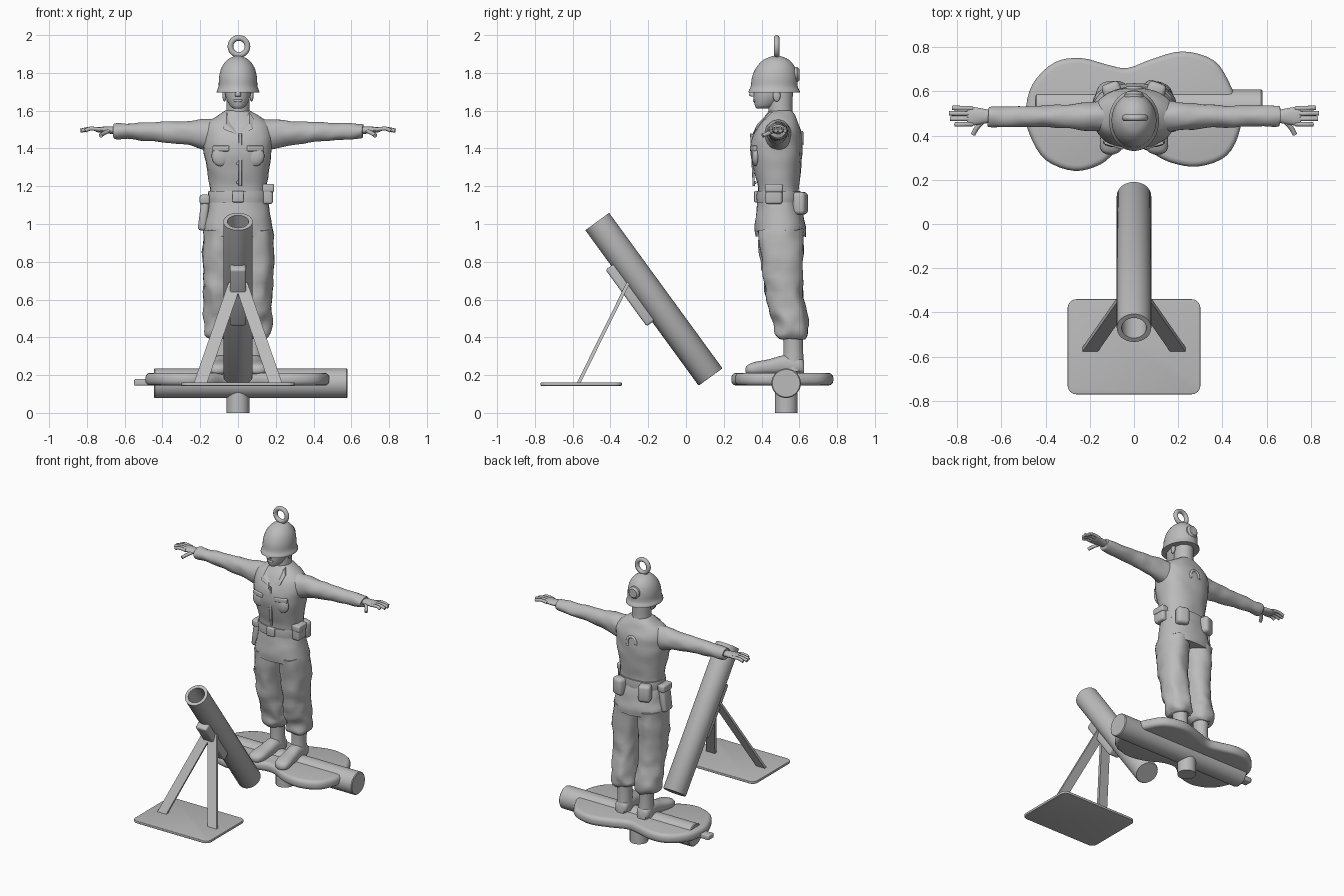
import bpy, bmesh, math
from math import sin, cos, pi
from mathutils import Vector, Matrix, noise

if "Cube" in bpy.data.objects:
    bpy.data.objects.remove(bpy.data.objects["Cube"])

GREY = (0.5, 0.5, 0.5, 1)
grey = bpy.data.materials.new("plain grey")
grey.use_nodes = True
grey.diffuse_color = GREY
grey.node_tree.nodes["Principled BSDF"].inputs["Base Color"].default_value = GREY


def finish(name, bm, angle=40, folds=0.0):
    """Turn a bmesh into a shaded object, optionally rumpled like cloth."""
    if folds:
        for v in bm.verts:
            v.co += folds * noise.noise_vector(v.co * 14)
    bmesh.ops.recalc_face_normals(bm, faces=bm.faces)
    mesh = bpy.data.meshes.new(name)
    bm.to_mesh(mesh)
    bm.free()
    mesh.materials.append(grey)
    obj = bpy.data.objects.new(name, mesh)
    bpy.context.collection.objects.link(obj)
    bpy.ops.object.select_all(action='DESELECT')
    bpy.context.view_layer.objects.active = obj
    obj.select_set(True)
    bpy.ops.object.shade_smooth_by_angle(angle=math.radians(angle))
    return obj


def spline(points, steps=4, closed=False):
    """Catmull-Rom curve through tuples of any length."""
    pts = [Vector(p) for p in points]
    n, out = len(pts), []
    for i in range(n if closed else n - 1):
        get = lambda k: pts[k % n] if closed else pts[min(max(k, 0), n - 1)]
        a, b, c, d = get(i - 1), get(i), get(i + 1), get(i + 2)
        for k in range(steps):
            t = k / steps
            out.append(b + (c - a) * t / 2 + (a - b * 2.5 + c * 2 - d / 2) * t * t
                       + (b * 1.5 - a / 2 - c * 1.5 + d / 2) * t ** 3)
    return out if closed else out + [pts[-1]]


def loft(name, rings, axis='z', side=1, power=2, n=28, steps=4, folds=0.0, angle=50):
    """Skin ellipses given as (place on axis, centre a, centre b, radius a, radius b)."""
    bm, loops = bmesh.new(), []
    for t, a, b, ra, rb in spline(rings, steps):
        loop = []
        for k in range(n):
            c, s = cos(2 * pi * k / n), sin(2 * pi * k / n)
            u = a + ra * math.copysign(abs(c) ** (2 / power), c)
            v = b + rb * math.copysign(abs(s) ** (2 / power), s)
            x, y, z = {'x': (t, u, v), 'y': (u, t, v), 'z': (u, v, t)}[axis]
            loop.append(bm.verts.new((x * side, y, z)))
        loops.append(loop)
    for p, q in zip(loops, loops[1:]):
        for k in range(n):
            bm.faces.new((p[k], p[k - 1], q[k - 1], q[k]))
    bm.faces.new(loops[0])
    bm.faces.new(loops[-1])
    return finish(name, bm, angle, folds)


def box(name, centre, size, bevel=0.0, turn=Matrix()):
    bm = bmesh.new()
    bmesh.ops.create_cube(bm, size=1, matrix=Matrix.Diagonal((*size, 1)))
    if bevel:
        bmesh.ops.bevel(bm, geom=bm.edges[:], offset=bevel, segments=3, affect='EDGES', profile=0.5)
    bm.transform(Matrix.Translation(centre) @ turn)
    return finish(name, bm)


def ball(name, centre, size):
    bm = bmesh.new()
    bmesh.ops.create_uvsphere(bm, u_segments=20, v_segments=12, radius=1,
                              matrix=Matrix.Translation(centre) @ Matrix.Diagonal((*size, 1)))
    return finish(name, bm)


def slab(name, outline, low, high, bevel):
    """Extruded outline with rounded rims."""
    bm = bmesh.new()
    base = bm.faces.new([bm.verts.new((p[0], p[1], low)) for p in outline])
    top = bmesh.ops.extrude_face_region(bm, geom=[base])["geom"]
    bmesh.ops.translate(bm, vec=(0, 0, high - low), verts=[g for g in top if isinstance(g, bmesh.types.BMVert)])
    rims = [e for e in bm.edges if abs(e.verts[0].co.z - e.verts[1].co.z) < 1e-5]
    bmesh.ops.bevel(bm, geom=rims, offset=bevel, segments=3, affect='EDGES', profile=0.5)
    return finish(name, bm)


def turned(name, start, end, profile, n=40):
    """Revolve (radius, fraction along axis) pairs between two points."""
    start, end = Vector(start), Vector(end)
    turn = (end - start).to_track_quat('Z', 'Y').to_matrix()
    bm, loops = bmesh.new(), []
    for r, f in profile:
        loops.append([bm.verts.new(start.lerp(end, f) + turn @ Vector((r * cos(2 * pi * k / n), r * sin(2 * pi * k / n), 0)))
                      for k in range(n)])
    for p, q in zip(loops, loops[1:]):
        for k in range(n):
            bm.faces.new((p[k], p[k - 1], q[k - 1], q[k]))
    bm.faces.new(loops[0])
    bm.faces.new(loops[-1])
    return finish(name, bm)


def tube(name, points, radius):
    """Round cord through points."""
    curve = bpy.data.curves.new(name, 'CURVE')
    curve.dimensions, curve.bevel_depth, curve.use_fill_caps = '3D', radius, True
    path = spline(points)
    line = curve.splines.new('POLY')
    line.points.add(len(path) - 1)
    for p, co in zip(line.points, path):
        p.co = (*co, 1)
    curve.materials.append(grey)
    obj = bpy.data.objects.new(name, curve)
    bpy.context.collection.objects.link(obj)


# Stand: lobed plate, crossbar, post
lobes = [(-.49, .5), (-.46, .63), (-.36, .73), (-.24, .75), (-.12, .72), (-.03, .705), (.08, .745), (.22, .78),
         (.36, .74), (.43, .64), (.47, .53), (.48, .43), (.42, .31), (.29, .26), (.16, .28), (.04, .34),
         (-.06, .34), (-.15, .27), (-.27, .24), (-.4, .29), (-.47, .4)]
slab("base_plate", spline(lobes, closed=True), .145, .212, .025)
turned("crossbar", (-.445, .53, .157), (.58, .53, .157), [(.073, 0), (.078, .005), (.078, .995), (.073, 1)])
turned("post", (0, .53, 0), (0, .53, .12), [(.06, 0), (.06, 1)])
box("crossbar_stub", (-.5, .5, .162), (.1, .06, .035), .008)

# Mortar: hollow barrel, clamp, bipod, ground plate
top, bottom = Vector((0, -.47, 1.013)), Vector((0, .13, .19))
turned("barrel", bottom, top, [(.074, 0), (.078, .005), (.078, 1), (.056, 1), (.056, .6)])
along = (top - bottom).normalized()
under = Vector((0, -along.z, along.y))
tilt = along.to_track_quat('Z', 'Y').to_matrix().to_4x4()
box("barrel_clamp", bottom.lerp(top, .59) + under * .085, (.085, .06, .37), .012, tilt)
for side, word in ((1, "left"), (-1, "right")):
    bm = bmesh.new()
    rows = [[bm.verts.new((side * (x + dx), y + dy, z)) for dx, dy in ((-.035, -.01), (.035, -.01), (.035, .01), (-.035, .01))]
            for x, y, z in ((.2, -.57, .155), (.015, -.305, .69))]
    bmesh.ops.convex_hull(bm, input=bm.verts[:])
    finish(word + "_bipod_leg", bm, 20)
corners = [(sx * .26 + .04 * cos(a), sy * .175 - .555 + .04 * sin(a))
           for sx, sy, q in ((1, 1, 0), (-1, 1, 1), (-1, -1, 2), (1, -1, 3))
           for a in [(q + k / 6) * pi / 2 for k in range(7)]]
slab("ground_plate", corners, .143, .161, .004)

# Jacket, belt and skirt
loft("jacket", [(1.1, 0, .49, .15, .108), (1.18, 0, .49, .15, .107), (1.25, 0, .485, .158, .12),
                (1.35, 0, .48, .175, .135), (1.43, 0, .48, .183, .136), (1.49, 0, .488, .185, .122),
                (1.54, 0, .492, .16, .1), (1.575, 0, .497, .105, .08), (1.6, 0, .5, .065, .062)], power=2.3, folds=.006)
loft("jacket_skirt", [(1.14, 0, .49, .15, .108), (1.06, 0, .497, .168, .124), (.98, 0, .5, .184, .135),
                      (.935, 0, .5, .186, .135)], power=2.3, folds=.008)
loft("belt", [(1.115, 0, .49, .157, .116), (1.145, 0, .49, .16, .118), (1.175, 0, .49, .157, .116)], power=2.3, steps=2)
box("belt_buckle", (0, .371, 1.145), (.06, .02, .06), .006)
box("jacket_placket", (.012, .352, 1.34), (.018, .012, .28), .004, Matrix.Rotation(.05, 4, 'X'))
for z in (1.22, 1.32, 1.42):
    ball("jacket_button", (0, .347 + abs(z - 1.38) * .12, z), (.009, .008, .009))
tube("back_emblem", [(.035 * cos(a), .612, 1.44 + .045 * sin(a)) for a in [pi * k / 5 - .5 for k in range(7)]], .009)

# Head, neck, helmet and hanging ring
loft("neck", [(1.55, 0, .505, .068, .068), (1.6, 0, .5, .062, .064), (1.7, 0, .5, .062, .066)])
loft("head", [(1.612, 0, .41, .025, .035), (1.625, 0, .42, .042, .055), (1.66, 0, .44, .06, .082),
              (1.7, 0, .455, .069, .098), (1.76, 0, .465, .073, .105)], folds=.003)
loft("nose", [(1.675, 0, .358, .014, .014), (1.685, 0, .352, .016, .018), (1.73, 0, .362, .008, .012)], n=12)
ball("lips", (0, .364, 1.653), (.024, .01, .009))
loft("helmet", [(1.695, 0, .467, .113, .137), (1.705, 0, .467, .112, .135), (1.73, 0, .467, .103, .124),
                (1.78, 0, .47, .1, .12), (1.83, 0, .475, .086, .102), (1.87, 0, .478, .056, .066),
                (1.89, 0, .48, .015, .018)], n=36)
turned("helmet_back_disc", (0, .57, 1.79), (0, .6, 1.79), [(.042, 0), (.042, .6), (.03, 1)])
bpy.ops.mesh.primitive_torus_add(location=(.005, .48, 1.94), rotation=(pi / 2, 0, 0), major_radius=.045,
                                 minor_radius=.015, major_segments=36, minor_segments=12)
ring = bpy.context.object
ring.name = "hanging_ring"
ring.data.materials.append(grey)
bpy.ops.object.shade_smooth()

for side, word in ((1, "left_"), (-1, "right_")):
    # Sleeve and open hand
    loft(word + "sleeve", [(.1, .487, 1.47, .075, .09), (.19, .487, 1.475, .066, .08), (.27, .487, 1.482, .058, .064),
                           (.38, .487, 1.486, .05, .054), (.52, .487, 1.489, .047, .046), (.64, .487, 1.491, .046, .04),
                           (.66, .487, 1.492, .042, .035)], 'x', side, folds=.007)
    loft(word + "palm", [(.64, .487, 1.495, .026, .02), (.68, .487, 1.497, .034, .019), (.735, .487, 1.499, .043, .015),
                         (.755, .487, 1.5, .041, .011)], 'x', side, n=16)
    for k, reach in enumerate((.808, .83, .835, .82)):
        y = .452 + k * .0235
        tube(word + "finger", [(side * .73, y, 1.5), (side * .78, y * 1.04 - .0195, 1.505),
                               (side * reach, y * 1.06 - .029, 1.494)], .0105)
    tube(word + "thumb", [(side * .68, .468, 1.495), (side * .71, .435, 1.48), (side * .727, .405, 1.468)], .011)
    # Trouser leg
    loft(word + "trouser_leg", [(.97, .093, .5, .09, .125), (.8, .1, .508, .09, .112), (.65, .1, .517, .083, .1),
                                (.55, .096, .535, .082, .097), (.47, .094, .557, .082, .091), (.42, .092, .56, .08, .086),
                                (.395, .09, .56, .062, .07)], side=side, power=2.2, folds=.014)
    # Boot
    loft(word + "boot_shaft", [(.42, .088, .567, .05, .054), (.33, .085, .568, .047, .052), (.22, .085, .568, .05, .058)],
         side=side)
    loft(word + "boot_foot", [(.625, .085, .24, .035, .034), (.6, .085, .25, .048, .046), (.52, .088, .255, .047, .05),
                              (.44, .094, .243, .05, .041), (.37, .1, .235, .054, .036), (.33, .104, .23, .042, .026),
                              (.315, .105, .226, .015, .012)], 'y', side, power=2.4)
    # Collar lapel, chest pocket, ear, shoulder seam
    bm = bmesh.new()
    for x, y, z in ((.005, .36, 1.475), (.075, .372, 1.5), (.062, .385, 1.53), (.085, .42, 1.555), (.06, .45, 1.592)):
        for d in (-.008, .012):
            bm.verts.new((side * x, y + d, z))
    bmesh.ops.convex_hull(bm, input=bm.verts[:])
    finish(word + "lapel", bm, 25)
    ball(word + "chest_pocket", (side * .09, .37, 1.36), (.05, .022, .055))
    box(word + "pocket_flap", (side * .09, .357, 1.4), (.09, .018, .03), .006, Matrix.Rotation(side * .28, 4, 'Z'))
    ball(word + "ear", (side * .072, .48, 1.68), (.01, .02, .032))
    # Rear belt canteen
    box(word + "canteen", (side * .1, .605, 1.11), (.085, .07, .12), .022, Matrix.Rotation(-side * .35, 4, 'Z'))

# Belt gear that differs from side to side
box("left_belt_pouch", (.155, .465, 1.155), (.06, .09, .1), .014)
box("left_pouch_flap", (.16, .465, 1.19), (.062, .096, .045), .01)
box("right_holster", (-.18, .49, 1.06), (.045, .09, .19), .016, Matrix.Rotation(.12, 4, 'Y'))
box("right_holster_flap", (-.176, .49, 1.13), (.054, .1, .05), .012)
